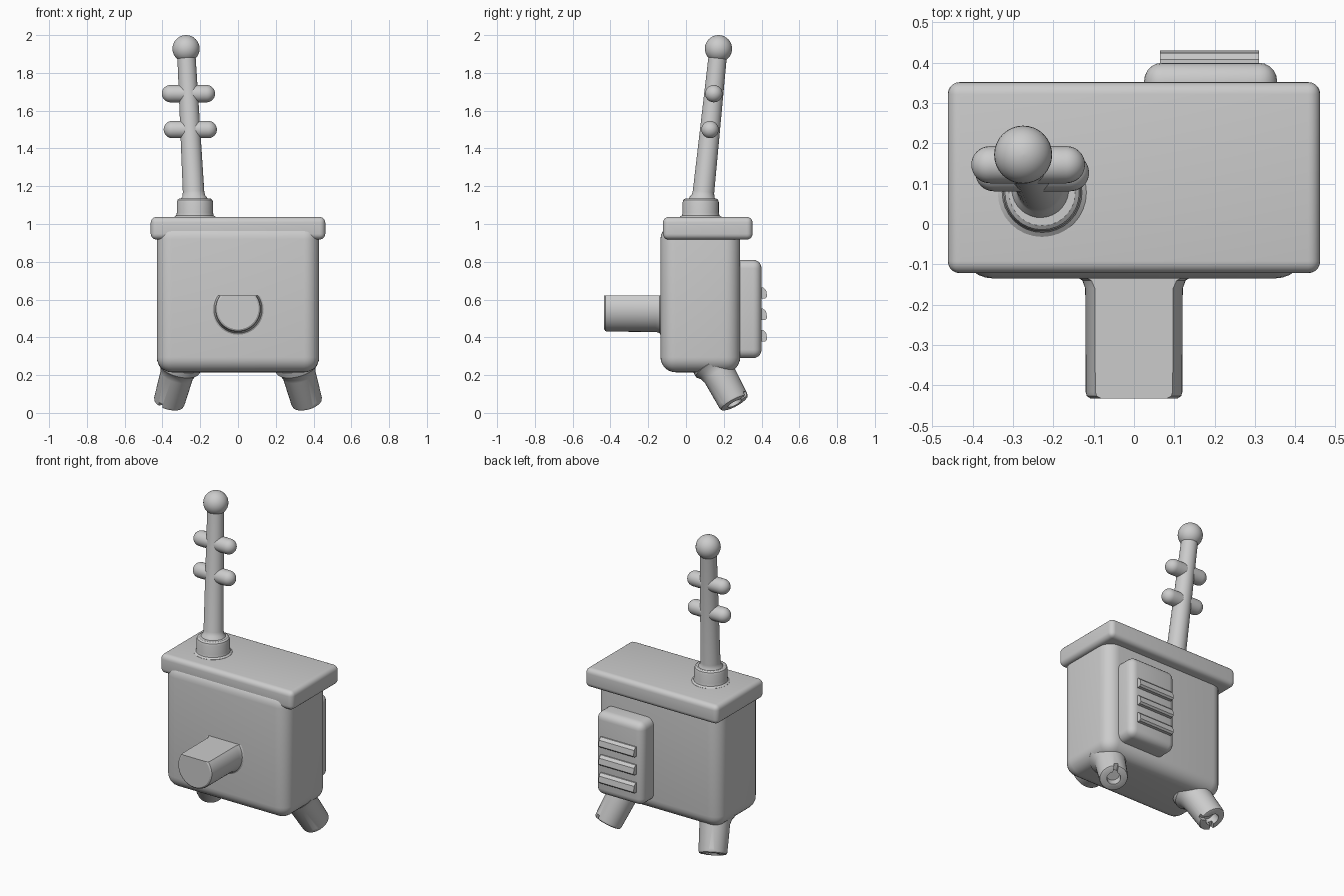
import bpy, bmesh, math
from mathutils import Vector, Matrix

old = bpy.data.objects.get("Cube")
if old:
    bpy.data.objects.remove(old, do_unlink=True)

grey = bpy.data.materials.new("plain grey")
grey.use_nodes = True
grey.diffuse_color = (0.6, 0.6, 0.6, 1)
grey.node_tree.nodes["Principled BSDF"].inputs["Base Color"].default_value = (0.6, 0.6, 0.6, 1)


def finish(name, bm):
    bmesh.ops.recalc_face_normals(bm, faces=bm.faces)
    mesh = bpy.data.meshes.new(name)
    bm.to_mesh(mesh)
    bm.free()
    obj = bpy.data.objects.new(name, mesh)
    bpy.context.collection.objects.link(obj)
    mesh.materials.append(grey)
    return obj


def smooth(obj, angle=35):
    bpy.ops.object.select_all(action='DESELECT')
    obj.select_set(True)
    bpy.context.view_layer.objects.active = obj
    bpy.ops.object.shade_smooth_by_angle(angle=math.radians(angle))


def rounded_box(name, low, high, radius, segments=5):
    """Box between two corners, all edges rounded."""
    low, high = Vector(low), Vector(high)
    bm = bmesh.new()
    bmesh.ops.create_cube(bm, size=1)
    for v in bm.verts:
        v.co = (low + high) / 2 + v.co * (high - low)
    bmesh.ops.bevel(bm, geom=bm.edges[:], offset=radius, segments=segments,
                    profile=0.5, affect='EDGES')
    obj = finish(name, bm)
    smooth(obj)
    return obj


def turned(name, start, direction, profile, sides=32):
    """Lathe (radius, height) points around an axis."""
    bm = bmesh.new()
    place = Matrix.Translation(start) @ Vector(direction).to_track_quat('Z', 'Y').to_matrix().to_4x4()
    rings = []
    for r, h in profile:
        rings.append([bm.verts.new(place @ Vector((r * math.cos(a), r * math.sin(a), h)))
                      for a in (math.tau * i / sides for i in range(sides))])
    for a, b in zip(rings, rings[1:]):
        for i in range(sides):
            j = (i + 1) % sides
            bm.faces.new((a[i], a[j], b[j], b[i]))
    bm.faces.new(rings[0])
    bm.faces.new(rings[-1])
    return finish(name, bm)


def dome(r, h, sign):
    """Profile of a half-sphere end cap, from rim to tip."""
    steps = [math.radians(a) for a in range(0, 90, 11)]
    return [(r * math.cos(a), h + sign * r * math.sin(a)) for a in steps]


def cut(obj, cutter):
    cutter.hide_render = True
    cutter.hide_set(True)
    mod = obj.modifiers.new("cut", 'BOOLEAN')
    mod.operation = 'DIFFERENCE'
    mod.solver = 'EXACT'
    mod.object = cutter


def apply_cuts(obj):
    bpy.context.view_layer.update()
    graph = bpy.context.evaluated_depsgraph_get()
    mesh = bpy.data.meshes.new_from_object(obj.evaluated_get(graph))
    cutters = [m.object for m in obj.modifiers]
    obj.modifiers.clear()
    obj.data = mesh
    for c in cutters:
        bpy.data.objects.remove(c, do_unlink=True)


# Body and lid
rounded_box("body", (-0.43, -0.135, 0.215), (0.43, 0.287, 1.0), 0.08, 7)
rounded_box("lid", (-0.462, -0.122, 0.918), (0.462, 0.352, 1.037), 0.03)

# Rear panel with three slanted slats
rounded_box("rear_panel", (0.025, 0.2, 0.29), (0.355, 0.4, 0.81), 0.045)
for i in range(3):
    z = 0.635 - 0.113 * i
    bm = bmesh.new()
    section = [(0.38, z + 0.03), (0.408, z + 0.03), (0.424, z + 0.015),
               (0.43, z - 0.02), (0.42, z - 0.03), (0.38, z - 0.03)]
    ends = [[bm.verts.new((x, y, h)) for y, h in section] for x in (0.065, 0.31)]
    for ring in ends:
        bm.faces.new(ring)
    for k in range(len(section)):
        n = (k + 1) % len(section)
        bm.faces.new((ends[0][k], ends[0][n], ends[1][n], ends[1][k]))
    smooth(finish(f"slat_{i + 1}", bm), 25)

# Front peg: a round bar with a flat top
peg = turned("front_peg", (0, -0.1, 0.55), (0, -1, 0),
             [(0.145, 0), (0.145, 0.03), (0.128, 0.04), (0.121, 0.06),
              (0.12, 0.317), (0.117, 0.327), (0.108, 0.333)], 48)
bm = bmesh.new()
bm.from_mesh(peg.data)
geom = bm.verts[:] + bm.edges[:] + bm.faces[:]
res = bmesh.ops.bisect_plane(bm, geom=geom, plane_co=(0, 0, 0.622),
                             plane_no=(0, 0, 1), clear_outer=True)
rim = [e for e in res["geom_cut"] if isinstance(e, bmesh.types.BMEdge)]
bmesh.ops.contextual_create(bm, geom=rim)
bmesh.ops.recalc_face_normals(bm, faces=bm.faces)
bm.to_mesh(peg.data)
bm.free()
smooth(peg, 30)

# Two splayed legs with a bored, notched foot
for side, label in ((1, "left"), (-1, "right")):
    top = Vector((side * 0.305, 0.14, 0.27))
    foot = Vector((side * 0.367, 0.258, 0.05))
    axis = (foot - top).normalized()
    length = (foot - top).length
    leg = turned(f"{label}_leg", top, axis,
                 [(0.115, 0), (0.115, 0.03), (0.098, 0.05), (0.088, 0.08),
                  (0.083, length - 0.015), (0.079, length - 0.004), (0.07, length)])
    cut(leg, turned("bore", foot - axis * 0.05, axis, [(0.04, 0), (0.04, 0.1)], 20))
    turn = axis.to_track_quat('Z', 'Y').to_matrix().to_4x4()
    for k in range(3):
        bm = bmesh.new()
        bmesh.ops.create_cube(bm, size=1)
        spin = Matrix.Rotation(math.tau * k / 3 + math.pi / 2, 4, 'Z')
        for v in bm.verts:
            v.co = Vector((v.co.x * 0.1 + 0.05, v.co.y * 0.024, v.co.z * 0.05))
        bm.transform(Matrix.Translation(foot) @ turn @ spin)
        cut(leg, finish("notch", bm))
    apply_cuts(leg)
    smooth(leg)

# Aerial: collar, leaning rod, ball tip
base = Vector((-0.228, 0.078, 1.03))
tip = Vector((-0.275, 0.172, 1.928))
lean = (tip - base).normalized()
smooth(turned("aerial_collar", base, (0, 0, 1),
              [(0.11, -0.01), (0.11, 0.008), (0.099, 0.016), (0.096, 0.03),
               (0.096, 0.085), (0.092, 0.098), (0.082, 0.105), (0.06, 0.105)]))
smooth(turned("aerial_rod", base, lean,
              [(0.075, 0.09), (0.07, 0.108), (0.061, 0.118), (0.057, 0.14),
               (0.048, (tip - base).length)]))
lower = [(r, -h) for r, h in dome(0.072, 0, 1)][::-1]
smooth(turned("aerial_ball", tip, (0, 0, 1), lower + dome(0.072, 0, 1)[1:]), 60)

# Two round-ended crossbars
for label, z in (("upper", 1.69), ("lower", 1.5)):
    centre = base.lerp(tip, (z - base.z) / (tip.z - base.z))
    r, half = 0.046, 0.095
    ends = dome(r, -half, -1)[::-1] + [(r, -0.07), (r, 0.07)] + dome(r, half, 1)
    smooth(turned(f"{label}_crossbar", centre, (1, 0, 0), ends, 24), 60)
